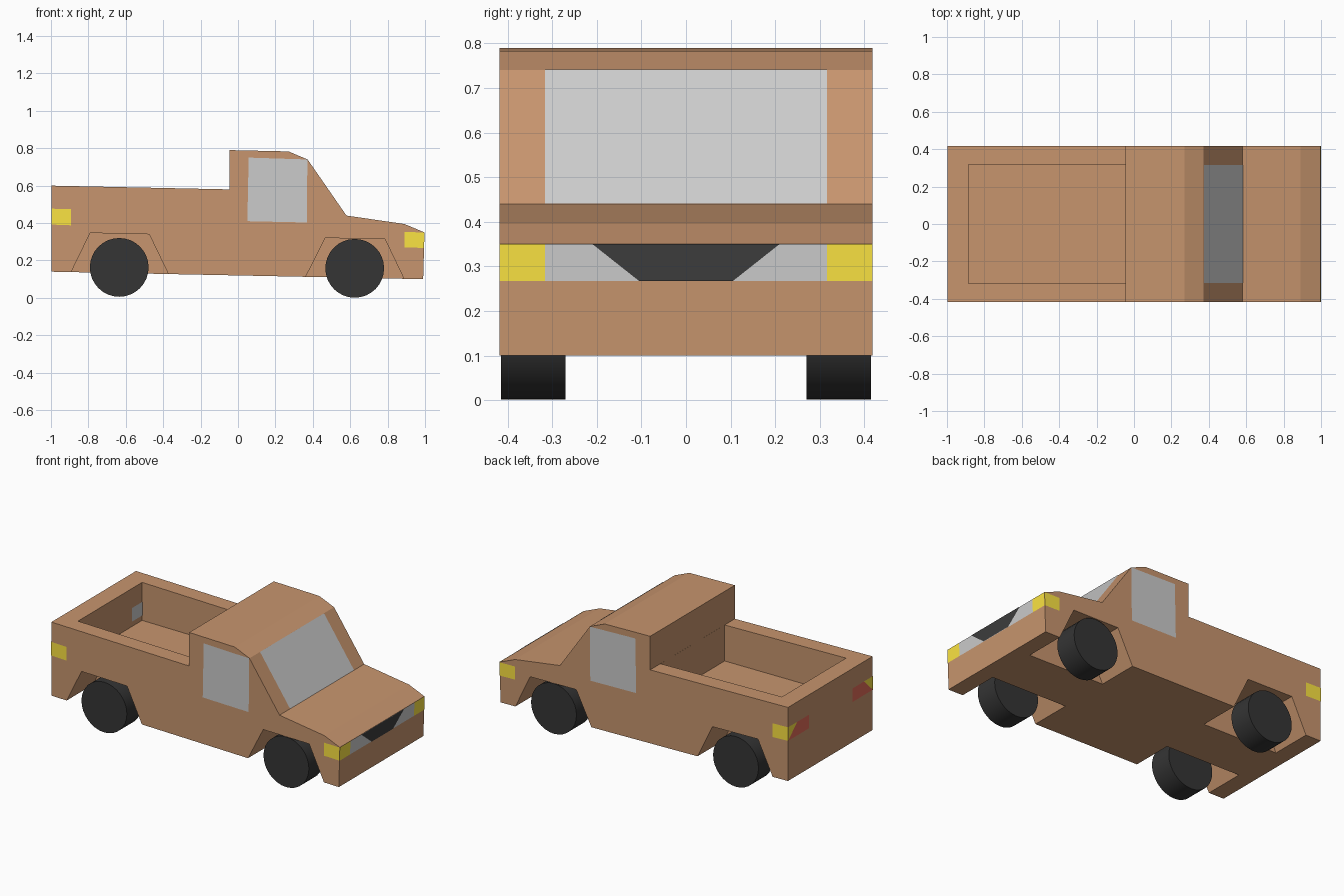
import bpy, bmesh
from mathutils import Vector, Matrix
from math import pi

if "Cube" in bpy.data.objects:
    bpy.data.objects.remove(bpy.data.objects["Cube"])


def material(name, r, g, b):
    m = bpy.data.materials.new(name)
    m.diffuse_color = (r, g, b, 1)
    m.use_nodes = True
    m.node_tree.nodes["Principled BSDF"].inputs["Base Color"].default_value = m.diffuse_color
    return m


PAINT = material("paint", 0.573, 0.30, 0.156)
RUBBER = material("rubber", 0.035, 0.035, 0.035)
DARK = material("dark_grille", 0.047, 0.047, 0.047)
YELLOW = material("yellow_light", 0.97, 0.77, 0.055)
RED = material("red_light", 0.75, 0.15, 0.10)
W = 0.418  # half width of the body


def finish(name, bm, mat=None):
    mesh = bpy.data.meshes.new(name)
    bm.to_mesh(mesh)
    bm.free()
    ob = bpy.data.objects.new(name, mesh)
    bpy.context.collection.objects.link(ob)
    if mat:
        mesh.materials.append(mat)
    return ob


def prism(name, profile, y0, y1, mat=None):
    """Extrude an x-z outline from y0 to y1."""
    bm = bmesh.new()
    face = bm.faces.new([bm.verts.new((x, y0, z)) for x, z in profile])
    new = bmesh.ops.extrude_face_region(bm, geom=[face])["geom"]
    verts = [g for g in new if isinstance(g, bmesh.types.BMVert)]
    bmesh.ops.translate(bm, verts=verts, vec=(0, y1 - y0, 0))
    bmesh.ops.recalc_face_normals(bm, faces=bm.faces)
    return finish(name, bm, mat)


def mirror_y(ob):
    ob.modifiers.new("mirror", "MIRROR").use_axis = (False, True, False)


def panel(name, pts, out, mat=None, mirrored=True, lift=0.002):
    """Flat panel lifted just off the body along the direction out."""
    bm = bmesh.new()
    out = Vector(out).normalized()
    face = bm.faces.new([bm.verts.new(Vector(p) + out * lift) for p in pts])
    face.normal_update()
    if face.normal.dot(out) < 0:
        face.normal_flip()
    ob = finish(name, bm, mat)
    if mirrored:
        mirror_y(ob)
    return ob


# Body: side outline across the full width
body = prism("body", [(-0.998, 0.14), (-0.998, 0.60), (-0.045, 0.58), (-0.045, 0.79),
                      (0.27, 0.783), (0.372, 0.74), (0.58, 0.44), (0.89, 0.395),
                      (0.997, 0.35), (0.99, 0.10)], -W, W, PAINT)

# Cutters: cargo bed and wheel arches
cutters = [prism("bed_cutter", [(-0.885, 0.36), (-0.885, 0.7), (-0.0455, 0.7), (-0.0455, 0.355)],
                 -0.317, 0.317, PAINT)]
ARCHES = {"rear": [(-0.94, 0.04), (-0.79, 0.347), (-0.475, 0.34), (-0.33, 0.04)],
          "front": [(0.325, 0.04), (0.467, 0.32), (0.785, 0.315), (0.917, 0.04)]}
for end, outline in ARCHES.items():
    for s in (-1, 1):
        cutters.append(prism(end + "_arch_cutter", outline, s * 0.16, s * 0.6, PAINT))

bpy.context.view_layer.objects.active = body
for c in cutters:
    mod = body.modifiers.new("cut", "BOOLEAN")
    mod.operation, mod.solver, mod.object = "DIFFERENCE", "EXACT", c
    bpy.ops.object.modifier_apply(modifier=mod.name)
    bpy.data.objects.remove(c)

# Wheels
for end, x, z in (("rear", -0.635, 0.163), ("front", 0.624, 0.158)):
    bm = bmesh.new()
    bmesh.ops.create_cone(bm, cap_ends=True, segments=32, radius1=0.157, radius2=0.157, depth=0.145,
                          matrix=Matrix.Translation((x, 0.3425, z)) @ Matrix.Rotation(pi / 2, 4, "X"))
    wheels = finish(end + "_wheels", bm, RUBBER)
    bpy.ops.object.select_all(action="DESELECT")
    wheels.select_set(True)
    bpy.context.view_layer.objects.active = wheels
    bpy.ops.object.shade_smooth_by_angle()
    mirror_y(wheels)


def side(pts):
    return [(x, W, z) for x, z in pts]


def front(pts):
    return [(0.997 - (0.35 - z) * 0.028, y, z) for y, z in pts]


def rear(pts, x=-0.998):
    return [(x, y, z) for y, z in pts]


# Windows
panel("side_windows", side([(0.057, 0.75), (0.371, 0.74), (0.368, 0.403), (0.05, 0.41)]), (0, 1, 0))
panel("windshield", [(0.372, -0.316, 0.74), (0.372, 0.316, 0.74),
                     (0.58, 0.316, 0.44), (0.58, -0.316, 0.44)], (0.3, 0, 0.208), mirrored=False)

# Front grille and headlights
panel("grille_surround", front([(-0.316, 0.35), (0.316, 0.35), (0.316, 0.267), (-0.316, 0.267)]),
      (1, 0, 0), mirrored=False)
panel("grille", front([(-0.21, 0.35), (0.21, 0.35), (0.105, 0.267), (-0.105, 0.267)]),
      (1, 0, 0), DARK, False, 0.004)
panel("headlights", front([(0.316, 0.35), (W, 0.35), (W, 0.267), (0.316, 0.267)]), (1, 0, 0), YELLOW)
panel("front_side_lights", side([(0.89, 0.352), (0.997, 0.35), (0.995, 0.267), (0.89, 0.27)]),
      (0, 1, 0), YELLOW)

# Tail lights
panel("rear_side_lights", side([(-0.998, 0.477), (-0.892, 0.474), (-0.892, 0.388), (-0.998, 0.392)]),
      (0, 1, 0), YELLOW)
panel("rear_corner_lights", rear([(W, 0.477), (0.33, 0.477), (W, 0.392)]), (-1, 0, 0), YELLOW)
panel("tail_lights", rear([(W, 0.392), (0.33, 0.477), (0.215, 0.477), (0.215, 0.392)]), (-1, 0, 0), RED)
panel("bed_light_covers", rear([(0.316, 0.477), (0.215, 0.477), (0.215, 0.392), (0.316, 0.392)], -0.885),
      (1, 0, 0))
